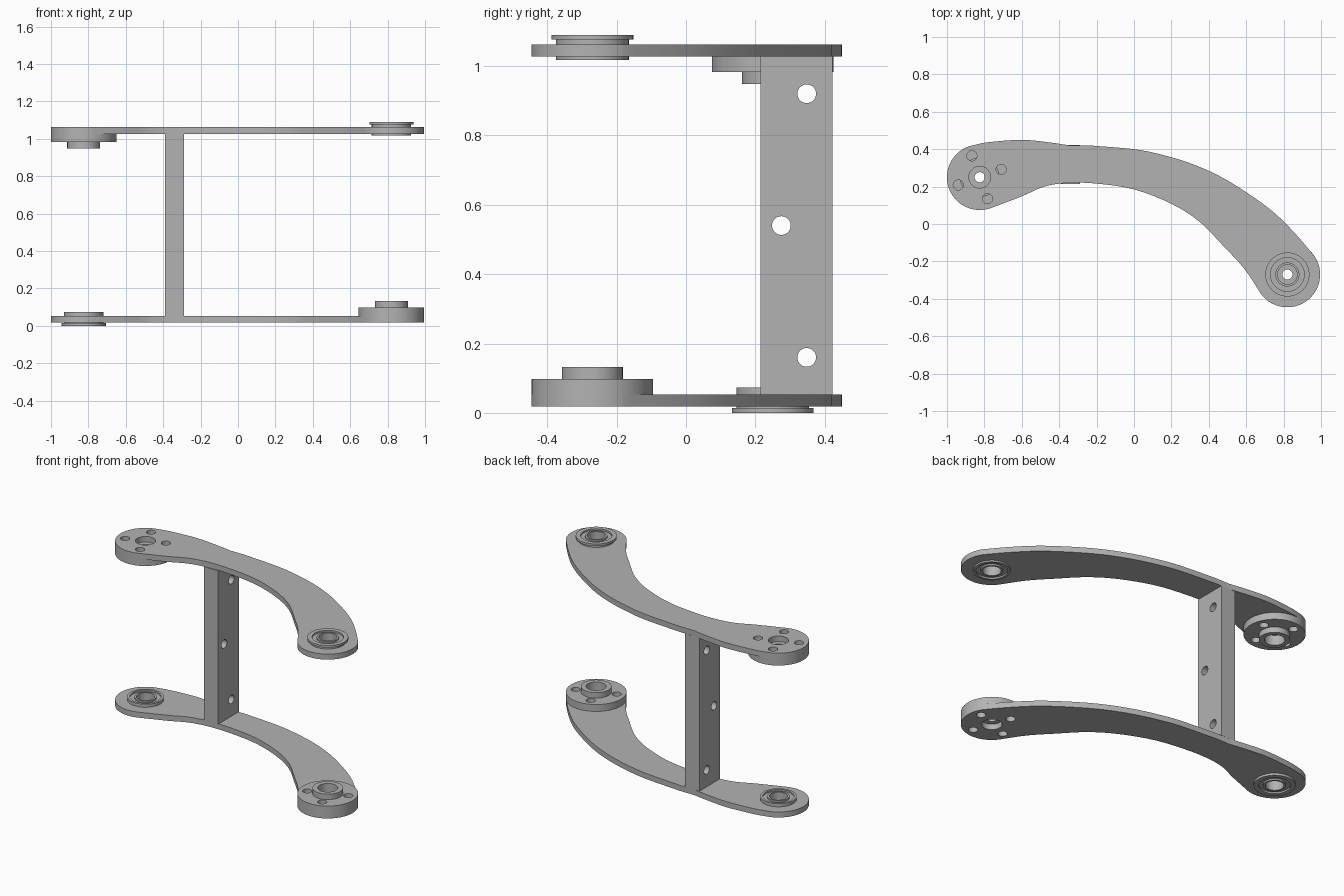
import bpy, bmesh, math
from mathutils import Vector

cube = bpy.data.objects.get("Cube")
if cube:
    bpy.data.objects.remove(cube, do_unlink=True)

metal = bpy.data.materials.new("plain grey metal")
metal.use_nodes = True
GREY = (0.45, 0.45, 0.45, 1)
metal.diffuse_color = GREY
metal.node_tree.nodes["Principled BSDF"].inputs["Base Color"].default_value = GREY

REAR_END = (-0.825, 0.25)
FRONT_END = (0.82, -0.27)
END_RADIUS = 0.175


def make_object(name, bm):
    bmesh.ops.recalc_face_normals(bm, faces=bm.faces)
    mesh = bpy.data.meshes.new(name)
    bm.to_mesh(mesh)
    bm.free()
    mesh.materials.append(metal)
    obj = bpy.data.objects.new(name, mesh)
    bpy.context.collection.objects.link(obj)
    return obj


def activate(obj):
    bpy.ops.object.select_all(action='DESELECT')
    obj.select_set(True)
    bpy.context.view_layer.objects.active = obj


def smooth(obj):
    activate(obj)
    bpy.ops.object.shade_smooth_by_angle(angle=math.radians(30))


def extrude_outline(name, outline, z0, z1):
    bm = bmesh.new()
    face = bm.faces.new([bm.verts.new((x, y, z0)) for x, y in outline])
    top = bmesh.ops.extrude_face_region(bm, geom=[face])["geom"]
    verts = [v for v in top if isinstance(v, bmesh.types.BMVert)]
    bmesh.ops.translate(bm, verts=verts, vec=(0, 0, z1 - z0))
    return make_object(name, bm)


def lathe(name, profile, centre, z, direction, steps=64):
    """Spin a closed (radius, height) profile about a vertical axis."""
    bm = bmesh.new()
    rings = []
    for i in range(steps):
        a = math.tau * i / steps
        rings.append([bm.verts.new((centre[0] + r * math.cos(a), centre[1] + r * math.sin(a),
                                    z + direction * h)) for r, h in profile])
    n = len(profile)
    for i in range(steps):
        here, there = rings[i], rings[(i + 1) % steps]
        for j in range(n):
            k = (j + 1) % n
            bm.faces.new((here[j], here[k], there[k], there[j]))
    return make_object(name, bm)


def drill(obj, holes, axis='Z'):
    """Cut round holes, each given as (centre, radius, depth)."""
    for centre, radius, depth in holes:
        turn = (0, math.pi / 2, 0) if axis == 'X' else (0, 0, 0)
        bpy.ops.mesh.primitive_cylinder_add(vertices=32, radius=radius, depth=depth,
                                            location=centre, rotation=turn)
        cutter = bpy.context.object
        cutter.hide_render = True
        cut = obj.modifiers.new("hole", 'BOOLEAN')
        cut.operation, cut.solver, cut.object = 'DIFFERENCE', 'EXACT', cutter
        activate(obj)
        bpy.ops.object.modifier_apply(modifier=cut.name)
        bpy.data.objects.remove(cutter, do_unlink=True)


def curve(points, steps=4):
    """Catmull-Rom curve through the points."""
    p = [Vector(q) for q in points]
    p = [2 * p[0] - p[1]] + p + [2 * p[-1] - p[-2]]
    out = []
    for a, b, c, d in zip(p, p[1:], p[2:], p[3:]):
        for i in range(steps):
            t = i / steps
            out.append(0.5 * (2 * b + (c - a) * t + (2 * a - 5 * b + 4 * c - d) * t ** 2
                              + (3 * b - a - 3 * c + d) * t ** 3))
    return out + [p[-2]]


def arc(centre, start, end, steps=40):
    angles = [math.radians(start + (end - start) * i / steps) for i in range(1, steps)]
    return [Vector((centre[0] + END_RADIUS * math.cos(a),
                    centre[1] + END_RADIUS * math.sin(a))) for a in angles]


# Outline shared by both curved arms
back_hump = curve([(-0.865, 0.42), (-0.78, 0.437), (-0.6, 0.45), (-0.45, 0.436), (-0.35, 0.421)])
back_sweep = curve([(-0.25, 0.421), (0, 0.4), (0.15, 0.37), (0.3, 0.325), (0.45, 0.26),
                    (0.6, 0.17), (0.75, 0.06), (0.87, -0.06), (0.967, -0.175)])
front_sweep = curve([(0.68, -0.375), (0.59, -0.24), (0.48, -0.12), (0.35, 0.012), (0.2, 0.108),
                     (0, 0.185), (-0.2, 0.216), (-0.35, 0.22), (-0.48, 0.2), (-0.6, 0.148),
                     (-0.771, 0.083)])
outline = (back_hump + back_sweep + arc(FRONT_END, 33, -143)
           + front_sweep + arc(REAR_END, -72, -257))

# Cross-sections of the turned parts
boss_profile = [(0.027, 0), (END_RADIUS, 0), (END_RADIUS, 0.044), (0.088, 0.044),
                (0.088, 0.079), (0.058, 0.079), (0.058, 0.015), (0.027, 0.015)]
bearing_profile = [(0.052, 0), (0.064, 0), (0.064, 0.01), (0.09, 0.01), (0.09, 0), (0.118, 0),
                   (0.118, 0.014), (0.105, 0.014), (0.105, 0.073), (0.09, 0.073),
                   (0.09, 0.063), (0.064, 0.063), (0.064, 0.073), (0.052, 0.073)]


def bolt_holes(centre, z):
    angles = [math.radians(20 + 90 * i) for i in range(4)]
    return [((centre[0] + 0.122 * math.cos(a), centre[1] + 0.122 * math.sin(a), z), 0.027, 0.3)
            for a in angles]


# Each arm has a bolted boss facing inward at one end and a flanged bearing at the other
def build_arm(side, z0, z1, inner, direction, boss_at, bearing_at, bearing_z):
    arm = extrude_outline(side + "_arm", outline, z0, z1)
    bolts = bolt_holes(boss_at, inner)
    drill(arm, bolts + [((*boss_at, z0), 0.058, 0.3), ((*bearing_at, z0), 0.1, 0.3)])
    boss = lathe(side + "_boss", boss_profile, boss_at, inner, direction)
    drill(boss, bolts)
    bearing = lathe(side + "_bearing", bearing_profile, bearing_at, bearing_z, direction)
    for part in (arm, boss, bearing):
        smooth(part)


build_arm("lower", 0.018, 0.053, 0.053, 1, FRONT_END, REAR_END, 0)
build_arm("upper", 1.027, 1.062, 1.027, -1, REAR_END, FRONT_END, 1.09)

# Upright post joining the arms, with three cross holes
corners = [(-0.39, 0.215), (-0.29, 0.215), (-0.29, 0.422), (-0.39, 0.422)]
post = extrude_outline("upright_post", corners, 0.053, 1.027)
drill(post, [((-0.34, y, z), 0.027, 0.3) for y, z in ((0.348, 0.16), (0.275, 0.54), (0.348, 0.92))],
      axis='X')
smooth(post)
